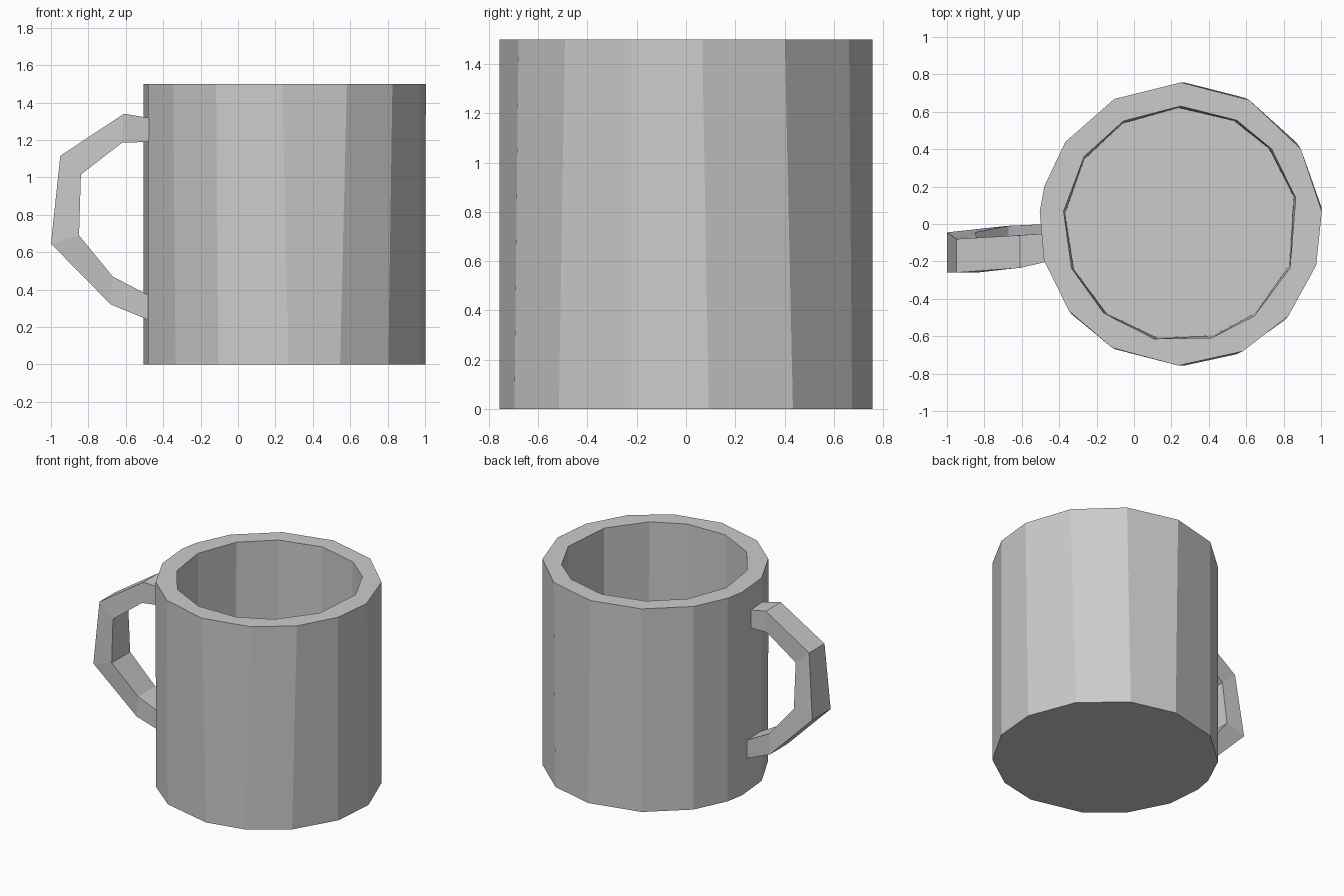
import bpy, bmesh
from math import cos, sin, radians

if "Cube" in bpy.data.objects:
    bpy.data.objects.remove(bpy.data.objects["Cube"])

CX = 0.25  # body axis, offset from the origin by the handle


def make_object(name, bm):
    bmesh.ops.recalc_face_normals(bm, faces=bm.faces)
    mesh = bpy.data.meshes.new(name)
    bm.to_mesh(mesh)
    bm.free()
    obj = bpy.data.objects.new(name, mesh)
    bpy.context.collection.objects.link(obj)
    return obj


def ring(bm, angles, r, z):
    return [bm.verts.new((CX + r * cos(radians(a)), r * sin(radians(a)), z))
            for a in angles]


def loft(bm, a, b):
    n = len(a)
    for i in range(n):
        j = (i + 1) % n
        bm.faces.new((a[i], a[j], b[j], b[i]))


# Hand-cut, slightly uneven facets: corner angles of each ring
outer_top = [5, 32, 61, 90, 118, 144.6, 164.6, 175, 195, 218, 241, 269, 296, 319.5, 343]
outer_low = [7, 35, 63, 88.5, 118, 144.6, 164.6, 175, 195, 219.5, 242, 271.5, 293, 317, 343]
inner = [12.7, 39.5, 61.6, 90, 119, 145, 173.7, 202, 229.2, 257, 285, 308.5, 338]

# Body: outer wall, base, inner wall, floor and flat rim
bm = bmesh.new()
low = ring(bm, outer_low, 0.757, 0)
top = ring(bm, outer_top, 0.757, 1.5)
lip = ring(bm, inner, 0.63, 1.5)
floor = ring(bm, [a + 1 for a in inner], 0.62, 0.12)
loft(bm, low, top)
loft(bm, lip, floor)
bm.faces.new(low)
bm.faces.new(floor)
rim = [bm.edges.get((v[i - 1], v[i])) for v in (top, lip) for i in range(len(v))]
bmesh.ops.triangle_fill(bm, edges=rim, use_beauty=True, normal=(0, 0, 1))
make_object("mug_body", bm)

# Handle stations: outer (x, z), inner (x, z), front y, back y
stations = [
    ((-0.46, 1.315), (-0.46, 1.19), -0.20, -0.05),
    ((-0.61, 1.34), (-0.62, 1.185), -0.235, -0.06),
    ((-0.95, 1.115), (-0.84, 1.015), -0.26, -0.08),
    ((-1.00, 0.645), (-0.85, 0.69), -0.26, -0.045),
    ((-0.68, 0.32), (-0.67, 0.47), -0.21, -0.01),
    ((-0.46, 0.23), (-0.46, 0.36), -0.18, 0.0),
]
bm = bmesh.new()
sections = [[bm.verts.new(p) for p in ((o[0], f, o[1]), (o[0], b, o[1]),
                                       (i[0], b, i[1]), (i[0], f, i[1]))]
            for o, i, f, b in stations]
for a, b in zip(sections, sections[1:]):
    loft(bm, a, b)
bm.faces.new(sections[0])
bm.faces.new(sections[-1])
make_object("handle", bm)
